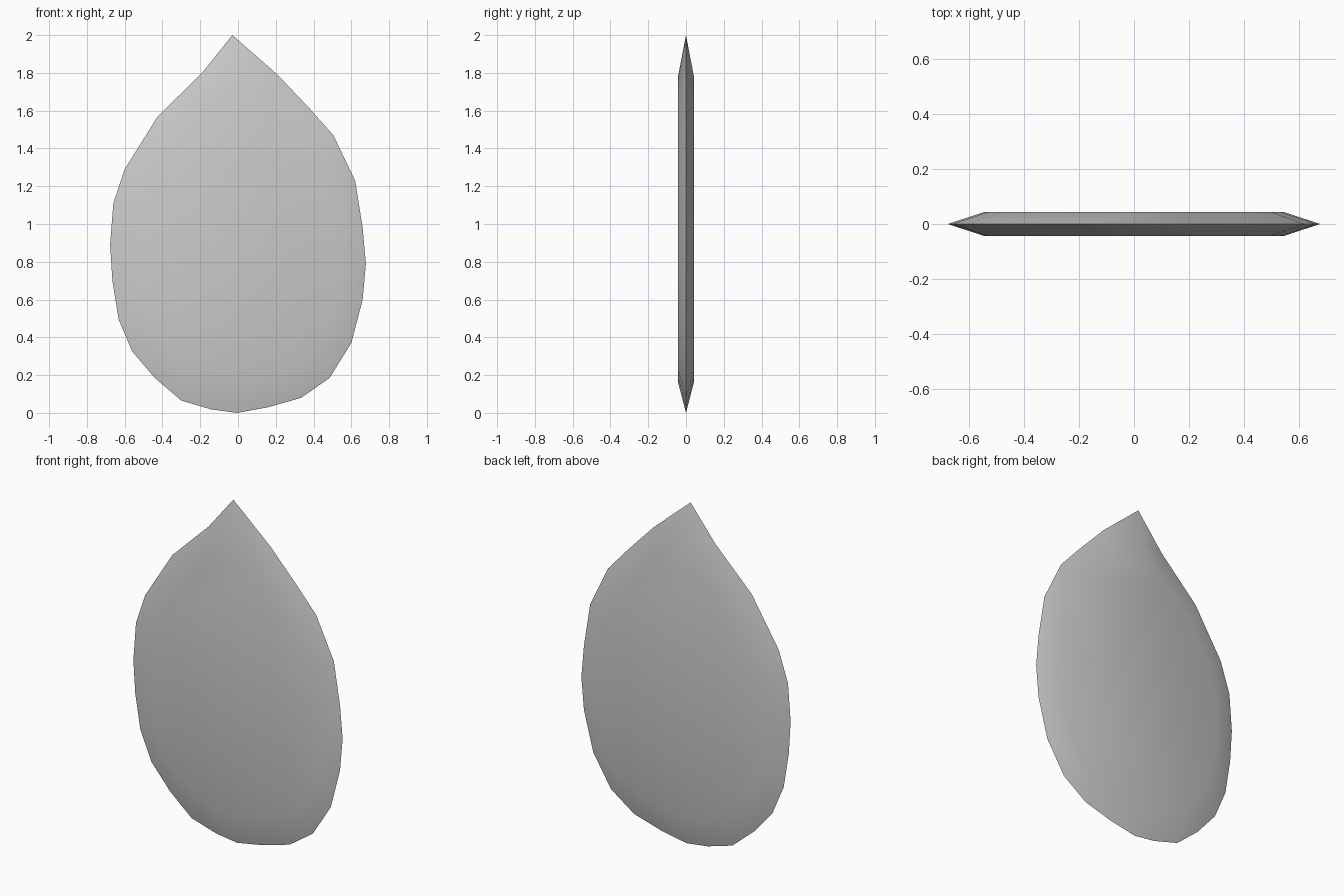
import bpy, bmesh, math

if "Cube" in bpy.data.objects:
    bpy.data.objects.remove(bpy.data.objects["Cube"])

# Outline of the thin outer rim (x, z), clockwise from the tip
RIM = [(-0.03, 2.0), (0.21, 1.79), (0.38, 1.61), (0.505, 1.47), (0.62, 1.23),
       (0.66, 0.98), (0.677, 0.79), (0.66, 0.6), (0.6, 0.37), (0.485, 0.185),
       (0.335, 0.08), (0.16, 0.03), (-0.005, 0.0), (-0.14, 0.018), (-0.3, 0.065),
       (-0.44, 0.185), (-0.56, 0.325), (-0.632, 0.495), (-0.665, 0.7),
       (-0.677, 0.89), (-0.66, 1.11), (-0.6, 1.29), (-0.425, 1.57), (-0.19, 1.8)]
HALF_THICKNESS = 0.043
FACE_SCALE = 0.805
CENTRE_Z = 0.85

bm = bmesh.new()


def ring(y, scale):
    return [bm.verts.new((x * scale, y, CENTRE_Z + (z - CENTRE_Z) * scale))
            for x, z in RIM]


# Sharp rim, then a bevel and a flat face on each side
rim = ring(0, 1)
for y in (-HALF_THICKNESS, HALF_THICKNESS):
    inner = ring(y, FACE_SCALE)
    for i in range(len(rim)):
        j = (i + 1) % len(rim)
        bm.faces.new((rim[i], rim[j], inner[j], inner[i]))
    bm.faces.new(inner)
bmesh.ops.recalc_face_normals(bm, faces=bm.faces)

mesh = bpy.data.meshes.new("petal_blade")
bm.to_mesh(mesh)
bm.free()
blade = bpy.data.objects.new("petal_blade", mesh)
bpy.context.collection.objects.link(blade)

# Soft bevels
bpy.context.view_layer.objects.active = blade
blade.select_set(True)
bpy.ops.object.shade_smooth_by_angle(angle=math.radians(32))
